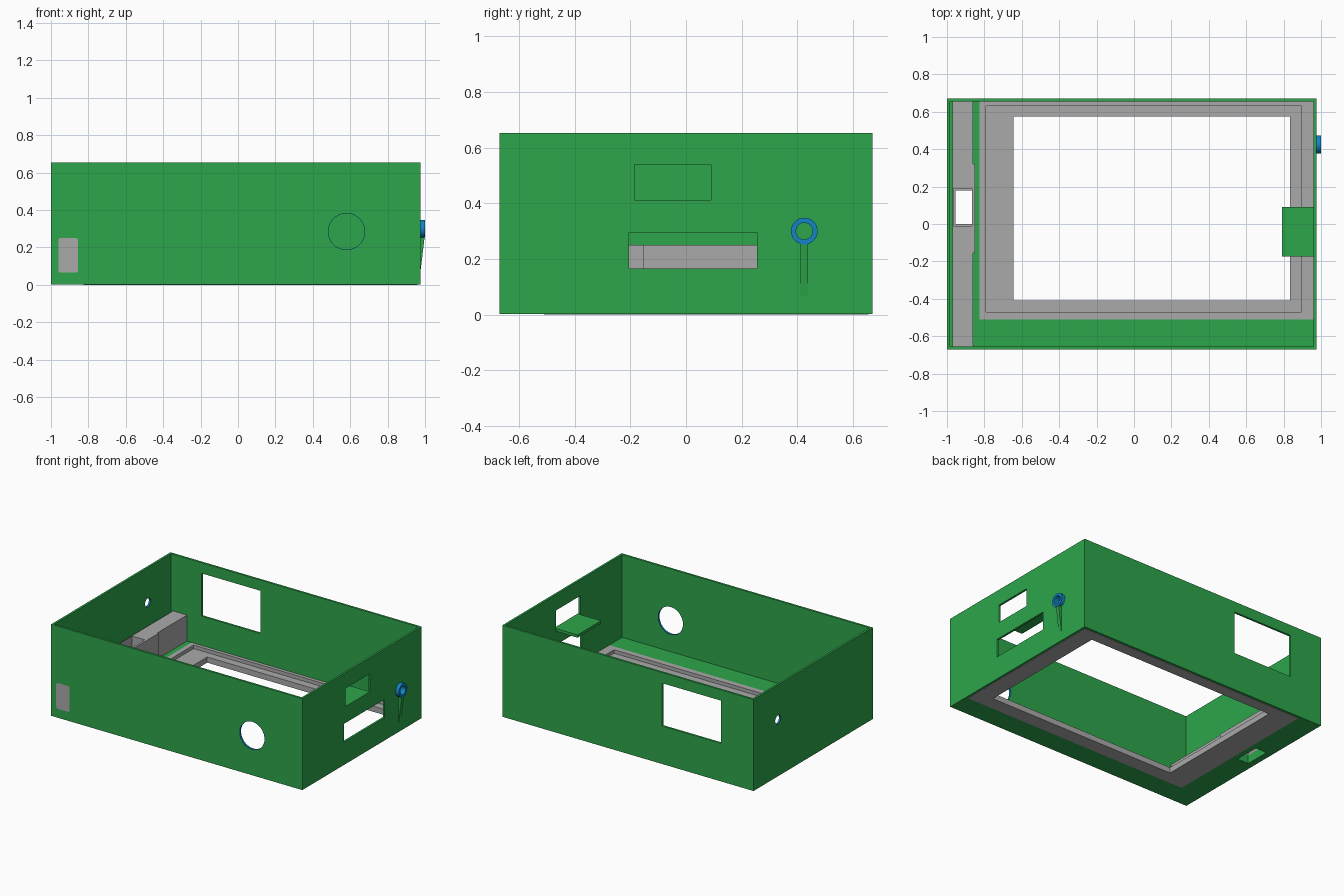
import bpy, bmesh, math
from mathutils import Matrix, Vector

if "Cube" in bpy.data.objects:
    bpy.data.objects.remove(bpy.data.objects["Cube"])


def material(name, rgb):
    m = bpy.data.materials.new(name)
    m.diffuse_color = (*rgb, 1)
    m.use_nodes = True
    m.node_tree.nodes["Principled BSDF"].inputs["Base Color"].default_value = m.diffuse_color
    return m


GREEN = material("case green", (0.026, 0.381, 0.069))
GREY = material("insert grey", (0.402, 0.402, 0.402))
BLUE = material("lining blue", (0.006, 0.23, 0.56))


def finish(name, bm, mat):
    bmesh.ops.recalc_face_normals(bm, faces=bm.faces)
    me = bpy.data.meshes.new(name)
    bm.to_mesh(me)
    bm.free()
    me.materials.append(mat)
    ob = bpy.data.objects.new(name, me)
    bpy.context.collection.objects.link(ob)
    return ob


def box(name, x, y, z, mat=GREEN):
    bm = bmesh.new()
    bmesh.ops.create_cube(bm, size=1)
    for v in bm.verts:
        for i, (a, b) in enumerate((x, y, z)):
            v.co[i] = a if v.co[i] < 0 else b
    return finish(name, bm, mat)


def prism(name, outline, offset, mat=GREEN):
    """Extrude a closed outline of 3D points by an offset."""
    bm = bmesh.new()
    f = bm.faces.new([bm.verts.new(p) for p in outline])
    r = bmesh.ops.extrude_face_region(bm, geom=[f])
    for v in r["geom"]:
        if isinstance(v, bmesh.types.BMVert):
            v.co += Vector(offset)
    return finish(name, bm, mat)


def circle(center, axis, r, n=48):
    """Points on a circle facing along x or y."""
    pts = []
    for i in range(n):
        a = 2 * math.pi * i / n
        d = (0, r * math.cos(a), r * math.sin(a)) if axis == "x" else (r * math.cos(a), 0, r * math.sin(a))
        pts.append(Vector(center) + Vector(d))
    return pts


def cut(ob, *cutters):
    bpy.context.view_layer.objects.active = ob
    for c in cutters:
        c.hide_render = True
        m = ob.modifiers.new("cut", "BOOLEAN")
        m.operation, m.solver, m.object = "DIFFERENCE", "EXACT", c
        bpy.ops.object.modifier_apply(modifier=m.name)
        bpy.data.objects.remove(c)


def tube(name, center, axis, r_out, r_in, length, mat=BLUE):
    """Round sleeve starting at center and running along +axis."""
    d = Vector((1, 0, 0)) if axis == "x" else Vector((0, 1, 0))
    ob = prism(name, circle(center, axis, r_out), d * length, mat)
    cut(ob, prism("bore", circle(Vector(center) - d * 0.02, axis, r_in), d * (length + 0.04)))
    bpy.ops.object.select_all(action="DESELECT")
    ob.select_set(True)
    bpy.context.view_layer.objects.active = ob
    bpy.ops.object.shade_smooth_by_angle()
    return ob


def rounded_rect(x, z, y, r=0.012, n=4):
    pts = []
    corners = ((x[1] - r, z[1] - r), (x[0] + r, z[1] - r), (x[0] + r, z[0] + r), (x[1] - r, z[0] + r))
    for k, (cx, cz) in enumerate(corners):
        for i in range(n + 1):
            a = math.pi / 2 * (k + i / n)
            pts.append((cx + r * math.cos(a), y, cz + r * math.sin(a)))
    return pts


# Open-topped case with thin walls
X0, X1, Y, H, T, FLOOR = -1.0, 0.975, 0.67, 0.653, 0.015, 0.065
case = box("case", (X0, X1), (-Y, Y), (0.003, H))
DUCT_X, DUCT_Z = (-0.96, -0.855), (0.066, 0.25)
cut(case,
    box("cavity", (X0 + T, X1 - T), (-Y + T, Y - T), (FLOOR, 1)),
    box("frame_pocket", (-0.825, X1 - T), (-0.51, Y - T), (-0.1, 0.2)),
    box("floor_hole", (-0.955, -0.865), (0, 0.18), (-0.1, 0.2)),
    box("back_window", (-0.745, -0.28), (0.5, 0.8), (0.273, 0.577)),
    box("upper_slot", (0.9, 1.1), (-0.185, 0.09), (0.412, 0.54)),
    box("lower_slot", (0.9, 1.1), (-0.205, 0.255), (0.165, 0.295)),
    prism("front_hole", circle((0.58, -0.8, 0.285), "y", 0.1), (0, 0.3, 0)),
    prism("left_hole", circle((-1.1, 0.395, 0.405), "x", 0.034), (0.2, 0, 0)),
    prism("right_hole", circle((0.9, 0.425, 0.30), "x", 0.034), (0.2, 0, 0)),
    prism("duct_port", rounded_rect(DUCT_X, DUCT_Z, -0.8), (0, 0.2, 0)))

# Stepped frame around the floor opening
frame = box("floor_frame", (-0.825, X1 - T), (-0.51, Y - T), (0, FLOOR), GREY)
cut(frame,
    box("recess", (-0.79, 0.895), (-0.47, 0.63), (0.04, 0.2)),
    box("opening", (-0.645, 0.835), (-0.41, 0.575), (-0.1, 0.2)))

# Duct along the left wall, with a well that drops through the floor
duct = box("side_duct", (-0.97, -0.86), (-Y + T, Y - T), (FLOOR, 0.25), GREY)
cut(duct,
    box("well", (-0.966, -0.865), (-0.01, 0.19), (0.08, 0.4)),
    box("well_hole", (-0.955, -0.865), (0, 0.18), (-0.1, 0.2)))
box("duct_side_plate", (-0.861, -0.85), (-0.155, 0.32), (FLOOR, 0.25), GREY)
prism("duct_end", rounded_rect(DUCT_X, DUCT_Z, -Y), (0, 0.02, 0), GREY)

# Inner shelf under the upper slot
box("shelf", (0.79, 0.965), (-0.175, 0.09), (0.392, 0.412))

# Blue linings of the round holes and the raised ring on the right
tube("front_hole_lining", (0.58, -Y + 0.001, 0.285), "y", 0.1, 0.097, T - 0.002)
tube("left_hole_lining", (X0 + 0.001, 0.395, 0.405), "x", 0.034, 0.030, T - 0.002)
tube("right_ring", (X1, 0.425, 0.30), "x", 0.048, 0.030, 0.025)
tube("right_hole_lining", (X1 - T + 0.001, 0.425, 0.30), "x", 0.034, 0.030, T)

# Tapered rib supporting the ring
prism("ring_rib", [(X1 - 0.002, 0.412, 0.05), (X1 + 0.023, 0.412, 0.257), (X1 - 0.002, 0.412, 0.257)],
      (0, 0.026, 0))
